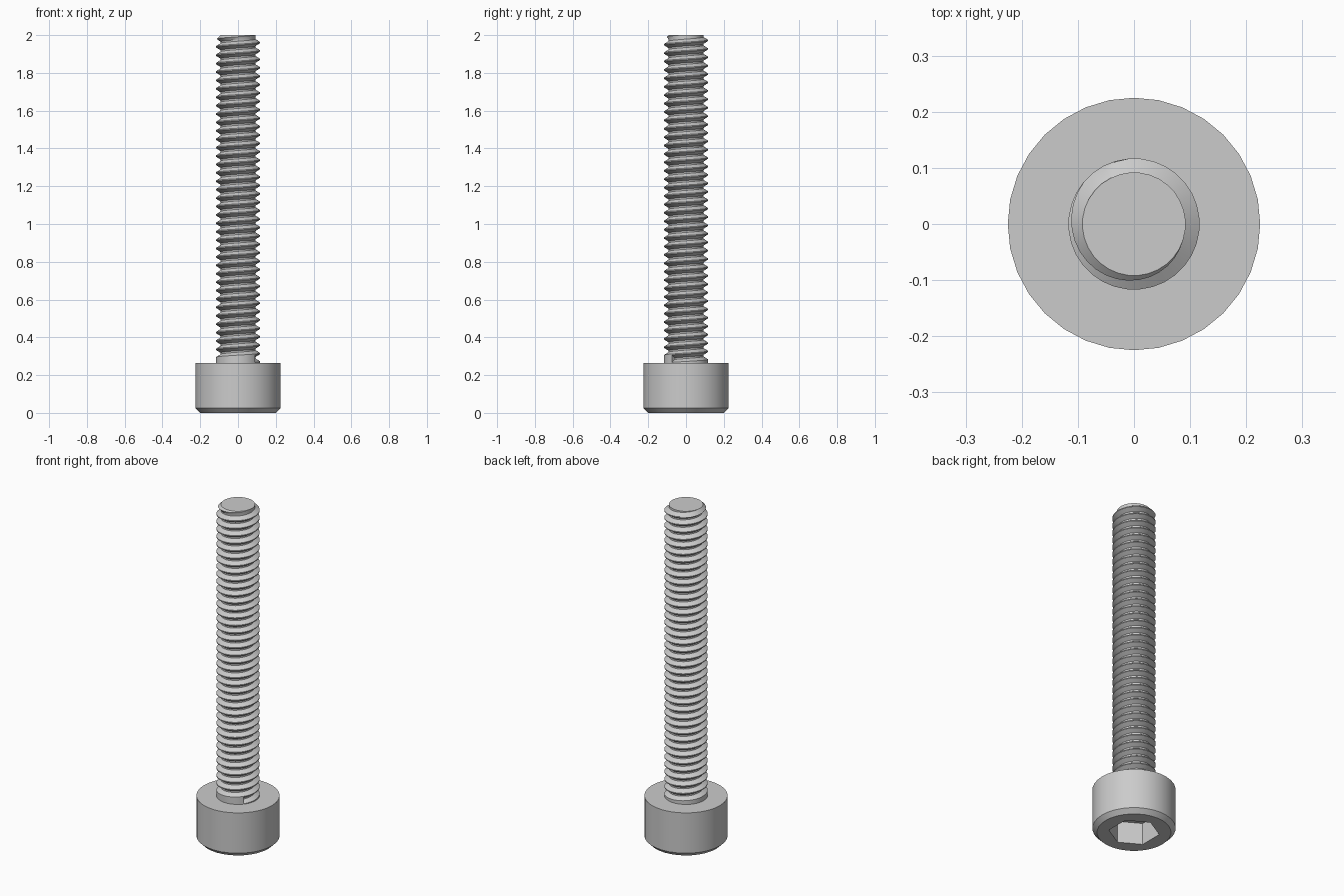
import bpy, bmesh, math

cube = bpy.data.objects.get("Cube")
if cube:
    bpy.data.objects.remove(cube, do_unlink=True)

HEAD_R, HEAD_H, CHAMFER = 0.225, 0.265, 0.025
SOCKET_R, SOCKET_DEPTH = 0.138, 0.13
CREST_R, ROOT_R, TOP = 0.117, 0.092, 2.0
PITCH, SEG, START = 0.0445, 32, -0.7

steel = bpy.data.materials.new("steel grey")
steel.use_nodes = True
grey = (0.6, 0.6, 0.6, 1)
steel.diffuse_color = grey
steel.node_tree.nodes["Principled BSDF"].inputs["Base Color"].default_value = grey


def make_object(name, bm):
    mesh = bpy.data.meshes.new(name)
    bm.to_mesh(mesh)
    bm.free()
    mesh.materials.append(steel)
    obj = bpy.data.objects.new(name, mesh)
    bpy.context.collection.objects.link(obj)
    return obj


def activate(obj):
    bpy.ops.object.select_all(action='DESELECT')
    obj.select_set(True)
    bpy.context.view_layer.objects.active = obj


def prism(radius, height, sides, turn=0.0):
    """Upright capped prism centred on the origin, with a corner on +x before turning."""
    bm = bmesh.new()
    rings = [[bm.verts.new((radius * math.cos(turn + math.tau * i / sides),
                            radius * math.sin(turn + math.tau * i / sides), z))
              for i in range(sides)] for z in (-height / 2, height / 2)]
    bm.faces.new(rings[0][::-1])
    bm.faces.new(rings[1])
    for i in range(sides):
        j = (i + 1) % sides
        bm.faces.new((rings[0][i], rings[0][j], rings[1][j], rings[1][i]))
    return bm


# Cylindrical head with a chamfered underside rim
bm = prism(HEAD_R, HEAD_H, SEG)
rim = [e for e in bm.edges if all(v.co.z < 0 for v in e.verts)]
bmesh.ops.bevel(bm, geom=rim, offset=CHAMFER, segments=1, affect='EDGES')
head = make_object("head", bm)
head.location.z = HEAD_H / 2

# Hexagonal drive socket cut into the underside
cutter = make_object("socket_cutter", prism(SOCKET_R, 2 * SOCKET_DEPTH, 6, math.pi / 6))
cutter.hide_render = True
cut = head.modifiers.new("socket", 'BOOLEAN')
cut.operation, cut.object, cut.solver = 'DIFFERENCE', cutter, 'EXACT'
activate(head)
bpy.ops.object.modifier_apply(modifier=cut.name)
bpy.data.objects.remove(cutter, do_unlink=True)

# Threaded shank: a thread profile swept along a right-handed helix
bm = bmesh.new()
profile = [(CREST_R, 0.0), (CREST_R, 0.12), (ROOT_R, 0.47), (ROOT_R, 0.65)]


def ring_vert(step, radius, z):
    z = min(z, TOP)
    radius = min(radius, ROOT_R + TOP - z)      # tip chamfer
    angle = START + math.tau * step / SEG
    return bm.verts.new((radius * math.cos(angle), radius * math.sin(angle), z))


def strip(low, high):
    for n in range(min(len(low), len(high)) - 1):
        bm.faces.new((low[n], low[n + 1], high[n + 1], high[n]))


turns = math.ceil((TOP - HEAD_H) / PITCH) + 1
z0 = HEAD_H - 0.003
lines = [[ring_vert(n, r, z0 + PITCH * (n / SEG + t)) for n in range(turns * SEG + 1)]
         for r, t in profile]
for low, high in zip(lines, lines[1:]):
    strip(low, high)
strip(lines[3], lines[0][SEG:])

# Solid run-out collar below the first turn, with its step face
base = [ring_vert(n, CREST_R, HEAD_H - 0.01) for n in range(SEG + 1)]
strip(base, lines[0][:SEG + 1])
bm.faces.new((lines[1][0], lines[2][0], lines[3][0], lines[0][SEG]))

# Flat tip
bmesh.ops.remove_doubles(bm, verts=bm.verts, dist=1e-5)
bmesh.ops.dissolve_degenerate(bm, edges=bm.edges, dist=1e-5)
bm.faces.new([ring_vert(n, ROOT_R, TOP) for n in range(SEG)])
shank = make_object("threaded_shank", bm)

for obj in (head, shank):
    activate(obj)
    bpy.ops.object.shade_smooth_by_angle(angle=math.radians(30))
